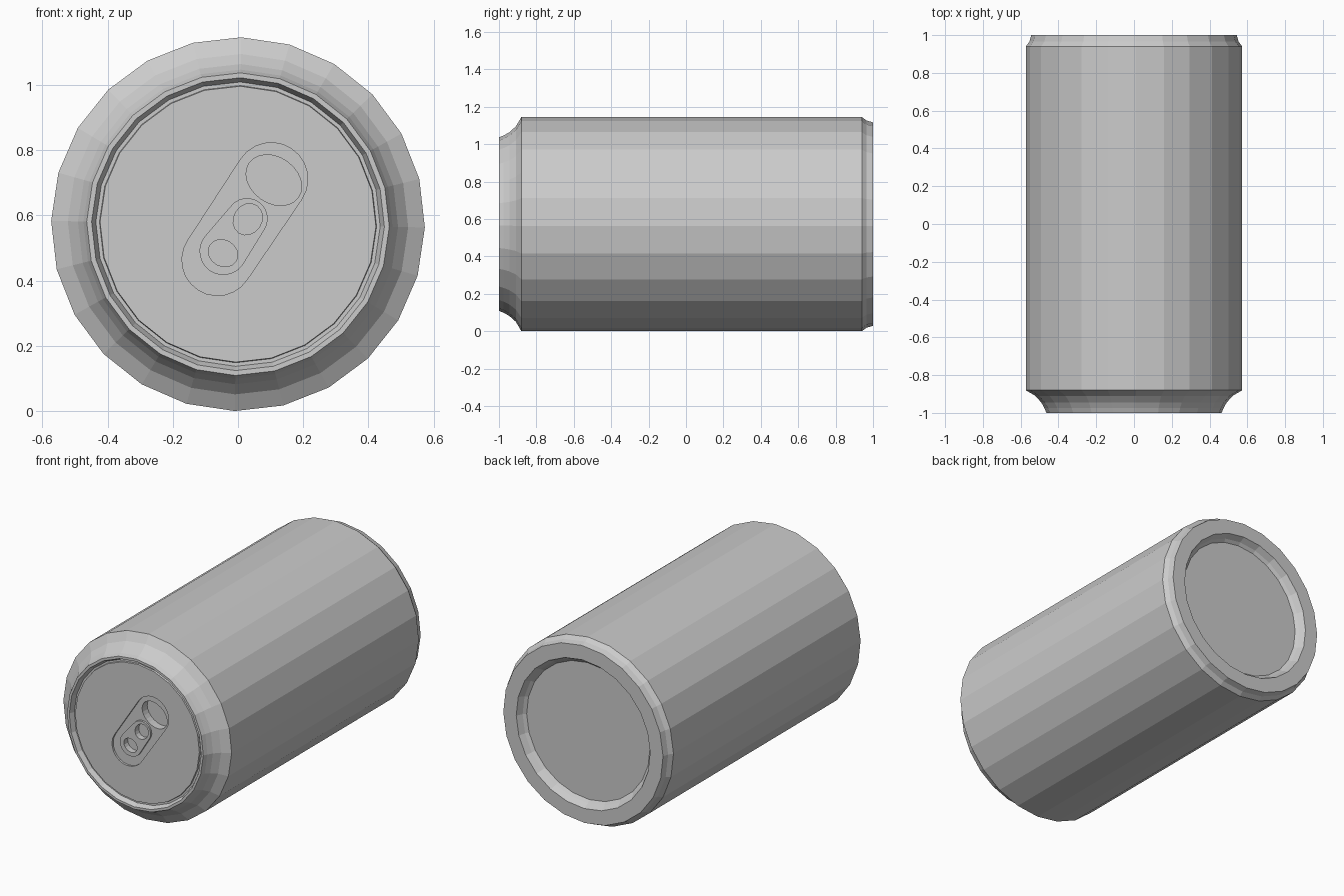
import bpy, bmesh, math

if "Cube" in bpy.data.objects:
    bpy.data.objects.remove(bpy.data.objects["Cube"])

R = 0.573          # body radius, also the height of the axis
SIDES = 24


def make_object(name, rings):
    """Join rings of points into a closed solid with flat end caps."""
    bm = bmesh.new()
    loops = [[bm.verts.new(p) for p in ring] for ring in rings]
    n = len(loops[0])
    for a, b in zip(loops, loops[1:]):
        for i in range(n):
            j = (i + 1) % n
            bm.faces.new((a[i], a[j], b[j], b[i]))
    bm.faces.new(loops[0])
    bm.faces.new(loops[-1])
    bmesh.ops.recalc_face_normals(bm, faces=bm.faces)
    mesh = bpy.data.meshes.new(name)
    bm.to_mesh(mesh)
    bm.free()
    obj = bpy.data.objects.new(name, mesh)
    bpy.context.collection.objects.link(obj)
    return obj


def lathe(name, profile):
    """Revolve (radius, y) points around the can axis."""
    angles = [math.radians(1 + i * 360 / SIDES) for i in range(SIDES)]
    return make_object(name, [[(r * math.sin(t), y, R + r * math.cos(t)) for t in angles]
                              for r, y in profile])


def prism(name, outline, y0, y1):
    return make_object(name, [[(x, y, z) for x, z in outline] for y in (y0, y1)])


def capsule(low, r_low, high, r_high, n=12):
    """Outline around two circles, in the x-z plane."""
    axis = math.atan2(high[1] - low[1], high[0] - low[0])
    pts = []
    for (cx, cz), r, start in ((high, r_high, -math.pi / 2), (low, r_low, math.pi / 2)):
        for i in range(n + 1):
            t = axis + start + math.pi * i / n
            pts.append((cx + r * math.cos(t), cz + r * math.sin(t)))
    return pts


def ellipse(c, a, b, tilt, n=24):
    ct, st = math.cos(tilt), math.sin(tilt)
    pts = []
    for i in range(n):
        u, v = a * math.cos(2 * math.pi * i / n), b * math.sin(2 * math.pi * i / n)
        pts.append((c[0] + u * ct - v * st, c[1] + u * st + v * ct))
    return pts


def cut(obj, cutter):
    """Subtract the cutter from the object and remove it."""
    mod = obj.modifiers.new("cut", 'BOOLEAN')
    mod.operation = 'DIFFERENCE'
    mod.solver = 'EXACT'
    mod.object = cutter
    bpy.context.view_layer.objects.active = obj
    bpy.ops.object.modifier_apply(modifier=mod.name)
    bpy.data.objects.remove(cutter)


# Can shell: lid panel, rim, concave neck, straight wall, base bevel, base recess
LID = -0.98
can = lathe("can_body", [
    (0.423, LID), (0.425, LID + 0.01), (0.436, LID + 0.01), (0.449, -1.0), (0.464, -1.0),
    (0.474, -0.975), (0.491, -0.945), (0.522, -0.91), (R, -0.88),
    (R, 0.94), (0.554, 0.965), (0.544, 1.0),
    (0.456, 1.0), (0.437, 0.965), (0.42, 0.95)])

# Shallow oval panel and drinking hole in the lid
FLOOR = LID + 0.012
cut(can, prism("panel_cutter", capsule((-0.063, 0.463), 0.109, (0.102, 0.711), 0.112),
               -1.1, FLOOR))
cut(can, prism("mouth_cutter", ellipse((0.11, 0.708), 0.092, 0.07, math.radians(-35)),
               -1.1, FLOOR + 0.05))

# Pull tab with two finger holes
tab = prism("pull_tab", capsule((-0.045, 0.49), 0.073, (0.028, 0.59), 0.063),
            LID, FLOOR + 0.002)
holes = [((0.03, 0.588), 0.05, 0.043, math.radians(57)),
         ((-0.046, 0.484), 0.047, 0.04, math.radians(-30))]
for hole in holes:
    outline = ellipse(*hole, n=16)
    cut(tab, prism("tab_hole_cutter", outline, -1.1, -0.8))
    cut(can, prism("lid_hole_cutter", outline, -1.1, FLOOR + 0.025))
